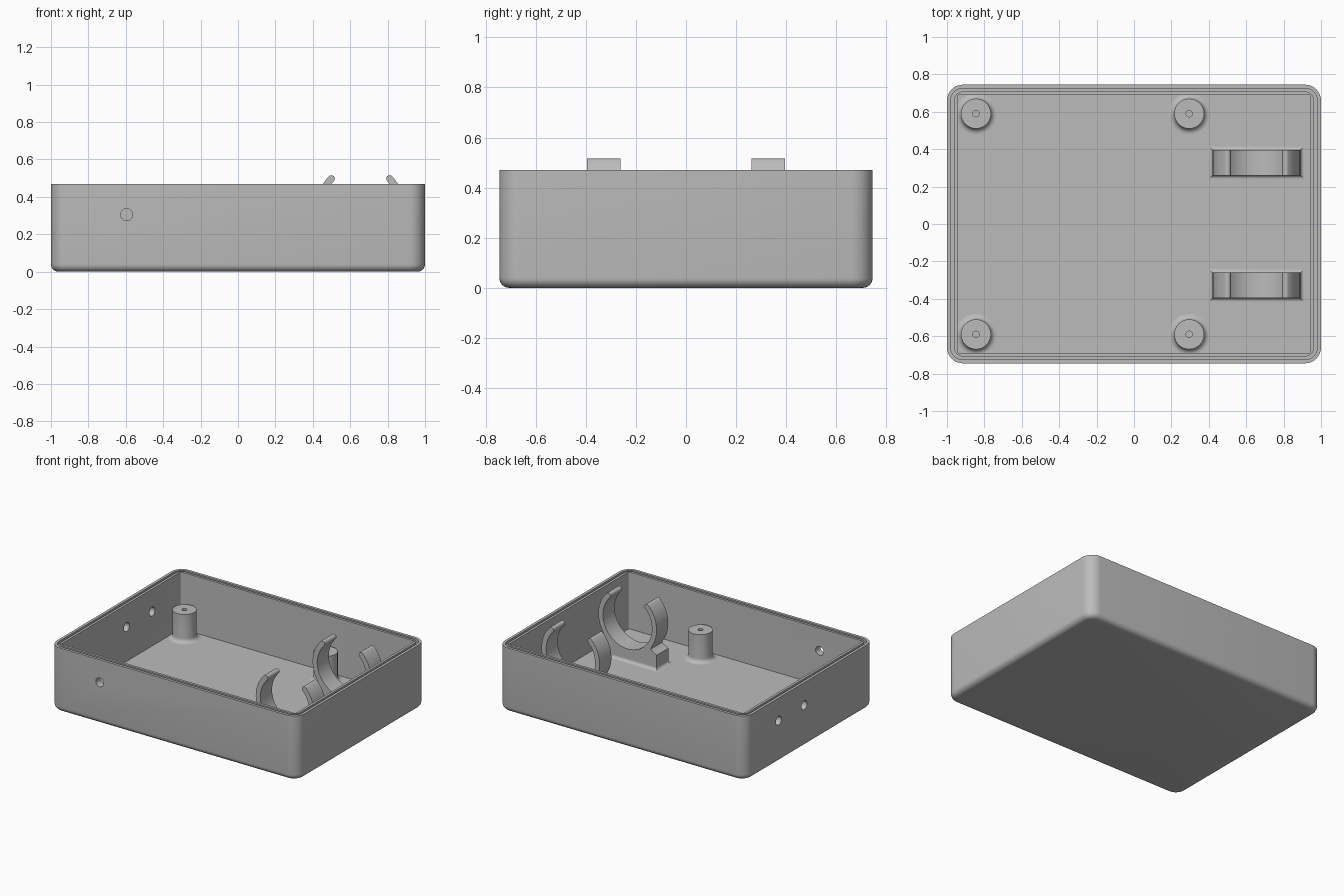
import bpy, bmesh
from math import sin, cos, pi, radians
from mathutils import Matrix, Vector

if "Cube" in bpy.data.objects:
    bpy.data.objects.remove(bpy.data.objects["Cube"])

grey = bpy.data.materials.new("plain_grey")
grey.use_nodes = True
colour = (0.5, 0.5, 0.5, 1)
grey.diffuse_color = colour
grey.node_tree.nodes["Principled BSDF"].inputs["Base Color"].default_value = colour

HX, HY, HEIGHT, FLOOR, WALL = 1.0, 0.745, 0.47, 0.055, 0.055


def finish(name, bm, smooth=True):
    bmesh.ops.recalc_face_normals(bm, faces=bm.faces[:])
    mesh = bpy.data.meshes.new(name)
    bm.to_mesh(mesh)
    bm.free()
    mesh.materials.append(grey)
    obj = bpy.data.objects.new(name, mesh)
    bpy.context.collection.objects.link(obj)
    if smooth:
        smooth_edges(obj)
    return obj


def smooth_edges(obj):
    bpy.ops.object.select_all(action="DESELECT")
    obj.select_set(True)
    bpy.context.view_layer.objects.active = obj
    bpy.ops.object.shade_smooth_by_angle(angle=radians(30))


def rounded_rect(hx, hy, r, z, steps=8):
    pts = []
    for k, (sx, sy) in enumerate([(1, 1), (-1, 1), (-1, -1), (1, -1)]):
        for i in range(steps + 1):
            a = (k + i / steps) * pi / 2
            pts.append(Vector((sx * (hx - r) + r * cos(a), sy * (hy - r) + r * sin(a), z)))
    return pts


def loft(bm, loops):
    rings = [[bm.verts.new(p) for p in loop] for loop in loops]
    for a, b in zip(rings, rings[1:]):
        n = len(a)
        for i in range(n):
            j = (i + 1) % n
            bm.faces.new((a[i], a[j], b[j], b[i]))
    bm.faces.new(rings[0])
    bm.faces.new(rings[-1])


# Tray shell: rounded bottom edge, walls, grooved rim, cavity
corner, fillet, groove = 0.085, 0.04, 0.02
stages = []
for i in range(7):
    a = i / 6 * pi / 2
    stages.append((fillet * (1 - sin(a)), fillet * (1 - cos(a))))
stages += [(0, HEIGHT), (0.02, HEIGHT), (0.02, HEIGHT - groove),
           (0.037, HEIGHT - groove), (0.037, HEIGHT)]
loops = [rounded_rect(HX - d, HY - d, corner - d, z) for d, z in stages]
loops += [rounded_rect(HX - WALL, HY - WALL, 0.008, z) for z in (HEIGHT, FLOOR)]
bm = bmesh.new()
loft(bm, loops)
tray = finish("tray_shell", bm, smooth=False)

# Round ports through the front wall and the right-hand wall
bm = bmesh.new()
for x, y, axis in [(-0.595, -HY, "X"), (-HX, 0.065, "Y"), (-HX, 0.36, "Y")]:
    m = Matrix.Translation((x, y, 0.305)) @ Matrix.Rotation(pi / 2, 4, axis)
    bmesh.ops.create_cone(bm, cap_ends=True, segments=32, radius1=0.032,
                          radius2=0.032, depth=0.3, matrix=m)
cutter = finish("port_cutter", bm, smooth=False)
cutter.hide_render = True
mod = tray.modifiers.new("ports", "BOOLEAN")
mod.operation = "DIFFERENCE"
mod.solver = "EXACT"
mod.object = cutter
bpy.context.view_layer.objects.active = tray
bpy.ops.object.modifier_apply(modifier=mod.name)
bpy.data.objects.remove(cutter)
smooth_edges(tray)


# Screw posts with a flared foot and a blind hole
def screw_post(name, x, y):
    r, flare, top, hole = 0.08, 0.03, 0.26, 0.017
    profile = [(r + flare * (1 - sin(t)), FLOOR + flare * (1 - cos(t)))
               for t in (i / 6 * pi / 2 for i in range(7))]
    profile += [(r, top), (hole, top), (hole, top - 0.12)]
    bm = bmesh.new()
    n = 40
    loft(bm, [[Vector((x + pr * cos(2 * pi * i / n), y + pr * sin(2 * pi * i / n), z))
               for i in range(n)] for pr, z in profile])
    finish(name, bm)


for side, sy in (("front", -1), ("back", 1)):
    screw_post(side + "_right_post", -0.845, sy * 0.59)
    screw_post(side + "_left_post", 0.295, sy * 0.59)


# Spring clips: open ring on a block with a flared foot
def spring_clip(name, cx, cy):
    zc, outer, inner, half = 0.347, 0.235, 0.198, 0.0675
    mid, tip_r, tip = (outer + inner) / 2, (outer - inner) / 2, radians(44)

    def polar(r, a):
        return (r * cos(a), zc + r * sin(a))

    # right half of the outline, from the bottom of the bore to the foot
    right = [polar(inner, -pi / 2 + (tip + pi / 2) * i / 20) for i in range(21)]
    tx, tz = polar(mid, tip)
    for i in range(1, 8):
        a = tip + pi - pi * i / 8
        right.append((tx + tip_r * cos(a), tz + tip_r * sin(a)))
    right += [polar(outer, tip - (tip + radians(36)) * i / 14) for i in range(15)]
    right += [(0.188, 0.198), (0.197, 0.187), (0.215, 0.178), (outer, 0.165), (outer, FLOOR - 0.01)]
    outline = right + [(-x, z) for x, z in reversed(right[1:])]

    bm = bmesh.new()
    loft(bm, [[Vector((cx + x, cy + s * half, z)) for x, z in outline] for s in (-1, 1)])
    finish(name, bm)

    bm = bmesh.new()
    flare = 0.022
    loops = []
    for i in range(7):
        a = i / 6 * pi / 2
        d = flare * (1 - sin(a))
        loops.append([Vector((cx + sx * (outer + d), cy + sy * (half + d),
                              FLOOR + flare * (1 - cos(a))))
                      for sx, sy in ((1, 1), (-1, 1), (-1, -1), (1, -1))])
    loft(bm, loops)
    finish(name + "_foot", bm)


spring_clip("front_clip", 0.655, -0.328)
spring_clip("back_clip", 0.655, 0.328)
